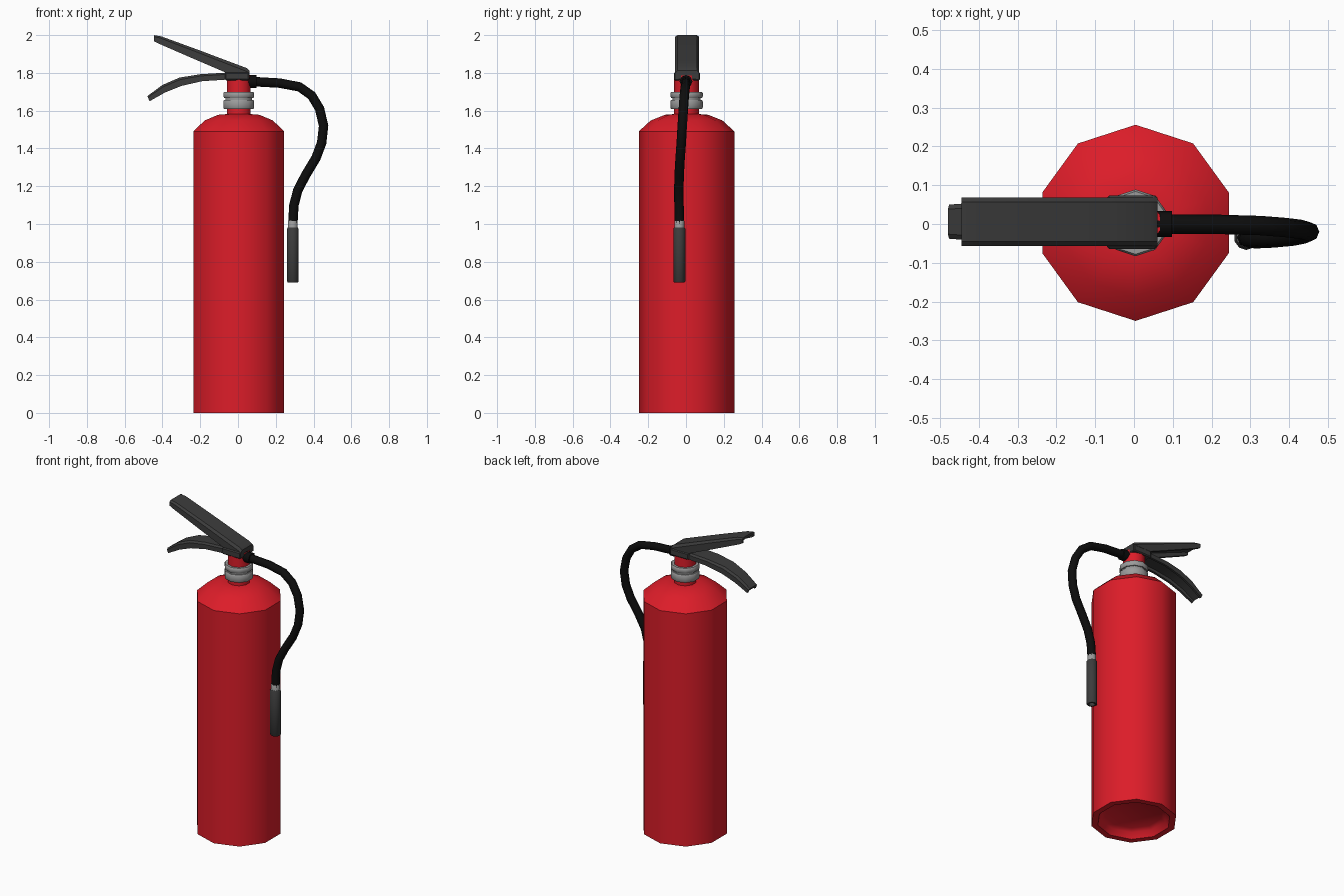
import bpy, bmesh
from math import pi, cos, sin, radians
from mathutils import Vector

if "Cube" in bpy.data.objects:
    bpy.data.objects.remove(bpy.data.objects["Cube"])


def material(name, rgb):
    m = bpy.data.materials.new(name)
    m.diffuse_color = (*rgb, 1)
    m.use_nodes = True
    m.node_tree.nodes["Principled BSDF"].inputs["Base Color"].default_value = m.diffuse_color
    return m


RED = material("red_paint", (0.72, 0.012, 0.022))
DARK = material("dark_plastic", (0.045, 0.045, 0.045))
BLACK = material("black_rubber", (0.004, 0.004, 0.004))
GREY = material("metal", (0.33, 0.33, 0.33))


def finish(name, bm, mat, angle=40):
    bmesh.ops.recalc_face_normals(bm, faces=bm.faces)
    me = bpy.data.meshes.new(name)
    bm.to_mesh(me)
    bm.free()
    ob = bpy.data.objects.new(name, me)
    bpy.context.collection.objects.link(ob)
    me.materials.append(mat)
    bpy.ops.object.select_all(action='DESELECT')
    bpy.context.view_layer.objects.active = ob
    ob.select_set(True)
    bpy.ops.object.shade_smooth_by_angle(angle=radians(angle))
    return ob


def loft(name, rings, mat, angle=40):
    """Skin a list of closed rings of points and cap both ends."""
    bm = bmesh.new()
    vs = [[bm.verts.new(p) for p in r] for r in rings]
    n = len(vs[0])
    for a, b in zip(vs, vs[1:]):
        for i in range(n):
            j = (i + 1) % n
            bm.faces.new((a[i], a[j], b[j], b[i]))
    bm.faces.new(vs[0])
    bm.faces.new(vs[-1])
    return finish(name, bm, mat, angle)


def lathe(name, profile, mat, sides=10, centre=(0.004, 0.003), angle=40):
    rings = [[(centre[0] + r * cos(pi / 2 + 2 * pi * i / sides),
               centre[1] + r * sin(pi / 2 + 2 * pi * i / sides), z)
              for i in range(sides)] for r, z in profile]
    return loft(name, rings, mat, angle)


def channel(name, stations, wall, mat, y=0.006):
    """Downward-open U channel; station = x_top, z_top, x_bottom, z_bottom, half_width."""
    rings = []
    for xt, zt, xb, zb, w in stations:
        top, bot = Vector((xt, 0, zt)), Vector((xb, 0, zb))
        down = bot - top
        b = 0.012
        section = [(-w + b, 0), (w - b, 0), (w, 0.25), (w, 1), (w - wall, 1),
                   (w - wall, 0.5), (wall - w, 0.5), (wall - w, 1), (-w, 1), (-w, 0.25)]
        rings.append([top + down * t + Vector((0, y + s, 0)) for s, t in section])
    return loft(name, rings, mat, 35)


def tube(name, path, radius, mat, sides=8):
    pts = [Vector(p) for p in path]
    rings = []
    for i, p in enumerate(pts):
        d = (pts[min(i + 1, len(pts) - 1)] - pts[max(i - 1, 0)]).normalized()
        u = Vector((0, 1, 0))
        u = (u - d * u.dot(d)).normalized()
        v = d.cross(u)
        rings.append([p + radius * (cos(2 * pi * k / sides) * u + sin(2 * pi * k / sides) * v)
                      for k in range(sides)])
    return loft(name, rings, mat, 50)


# Cylinder with recessed base and domed shoulder
lathe("tank", [(0.17, 0.05), (0.195, 0.035), (0.215, 0.0), (0.253, 0.0), (0.253, 1.49),
               (0.19, 1.548), (0.115, 1.578), (0.065, 1.582)], RED)
# Neck and its two metal collars
lathe("neck", [(0.066, 1.56), (0.066, 1.785)], RED)
for name, lo, hi in (("lower_collar", 1.608, 1.657), ("upper_collar", 1.667, 1.70)):
    lathe(name, [(0.066, lo), (0.081, lo), (0.086, lo + 0.008), (0.086, hi - 0.008),
                 (0.081, hi), (0.066, hi)], GREY)
lathe("collar_core", [(0.074, 1.62), (0.074, 1.69)], GREY)

# Squeeze lever
channel("squeeze_lever", [(-0.445, 2.0, -0.445, 1.968, 0.063), (-0.405, 1.993, -0.42, 1.955, 0.063),
                          (-0.20, 1.918, -0.22, 1.868, 0.063), (-0.07, 1.869, -0.08, 1.808, 0.063),
                          (0.045, 1.826, 0.02, 1.765, 0.063), (0.06, 1.812, 0.06, 1.765, 0.063)],
        0.016, DARK)
# Curved carrying handle
channel("carry_handle", [(-0.48, 1.677, -0.468, 1.65, 0.044), (-0.40, 1.736, -0.385, 1.697, 0.05),
                         (-0.31, 1.775, -0.30, 1.731, 0.055), (-0.20, 1.793, -0.19, 1.756, 0.06),
                         (-0.05, 1.802, -0.05, 1.765, 0.062)], 0.014, DARK)
# Valve head block
bm = bmesh.new()
bmesh.ops.create_cube(bm, size=1)
for v in bm.verts:
    v.co = Vector((v.co.x * 0.13 - 0.005, v.co.y * 0.138 + 0.005, v.co.z * 0.042 + 1.782))
bmesh.ops.bevel(bm, geom=bm.edges[:], offset=0.006, segments=1, affect='EDGES')
finish("valve_head", bm, DARK, 30)

# Hose with its fitting
tube("hose_fitting", [(0.03, 0, 1.755), (0.098, 0, 1.754)], 0.034, BLACK)
tube("hose", [(0.06, 0, 1.755), (0.22, -0.001, 1.746), (0.325, -0.004, 1.726), (0.39, -0.009, 1.68),
              (0.432, -0.014, 1.61), (0.453, -0.02, 1.52), (0.443, -0.025, 1.43),
              (0.413, -0.031, 1.35), (0.36, -0.036, 1.262), (0.317, -0.038, 1.18),
              (0.296, -0.037, 1.10), (0.29, -0.035, 1.0)], 0.025, BLACK)
# Nozzle with metal collar, hollow at the bottom
spot = (0.29, -0.035)
lathe("nozzle_collar", [(0.026, 0.96), (0.026, 1.015), (0.022, 1.02)], GREY, 10, spot)
lathe("nozzle", [(0.018, 0.75), (0.018, 0.69), (0.027, 0.69), (0.032, 0.696),
                 (0.032, 0.975), (0.027, 0.982)], DARK, 10, spot)
